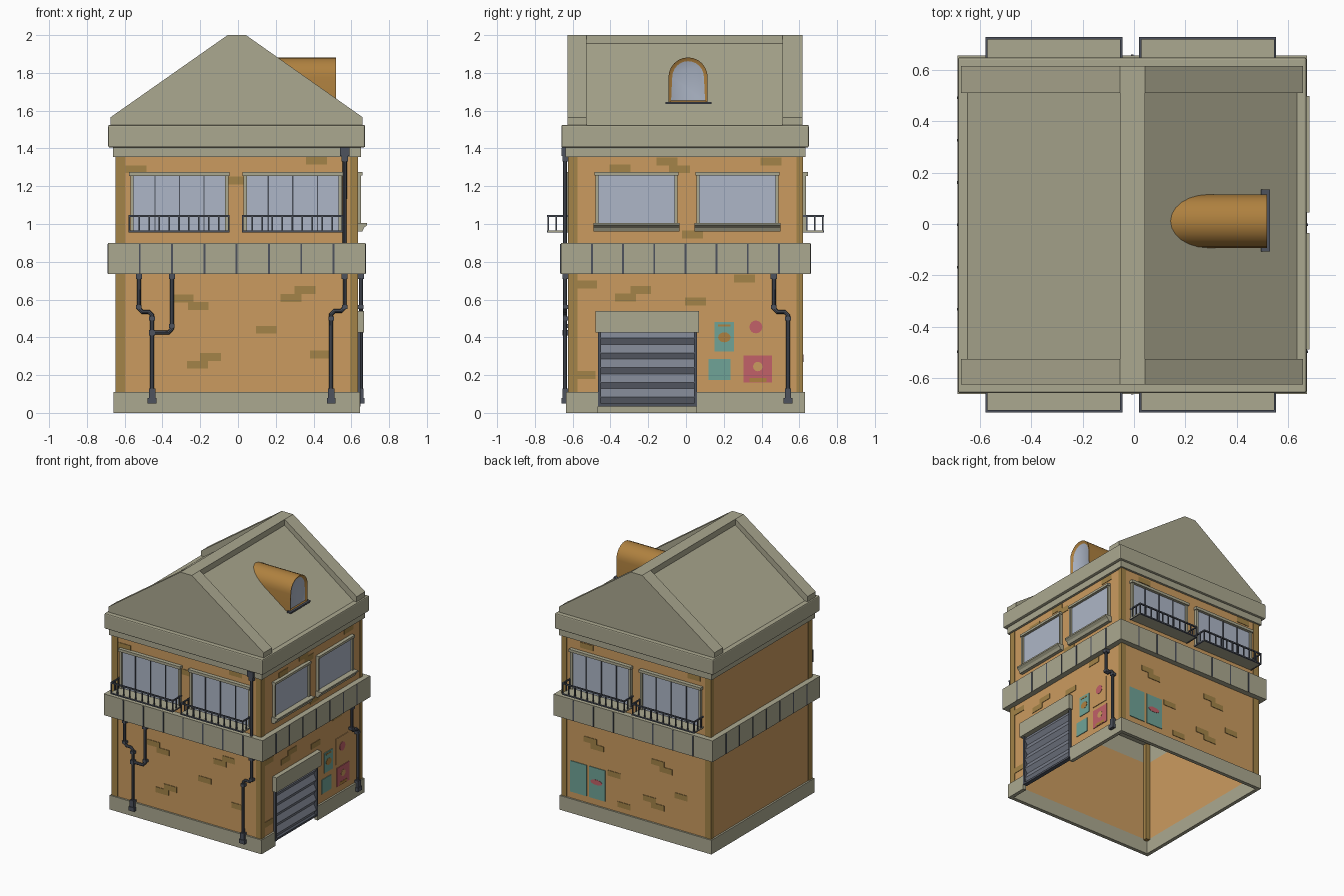
import bpy, bmesh, math
from mathutils import Vector

if "Cube" in bpy.data.objects:
    bpy.data.objects.remove(bpy.data.objects["Cube"])

def material(name, r, g, b):
    m = bpy.data.materials.new(name)
    m.diffuse_color = (r, g, b, 1)
    m.use_nodes = True
    m.node_tree.nodes["Principled BSDF"].inputs["Base Color"].default_value = m.diffuse_color
    return m

WALL = material("orange_plaster", 0.60, 0.33, 0.115)
BROWN = material("brown_brick", 0.37, 0.23, 0.065)
BEIGE = material("beige_stone", 0.41, 0.395, 0.28)
GLASS = material("pale_glass", 0.42, 0.47, 0.57)
DARK = material("dark_metal", 0.075, 0.085, 0.11)
GREY = material("shutter_grey", 0.20, 0.22, 0.27)
TEAL = material("poster_teal", 0.16, 0.37, 0.31)
PINK = material("poster_pink", 0.54, 0.12, 0.14)
DORMER = material("dormer_ochre", 0.43, 0.22, 0.05)

# Wall planes
X0, X1, Y0, Y1 = -0.645, 0.632, -0.62, 0.615

def finish(name, bm, *mats):
    bmesh.ops.recalc_face_normals(bm, faces=bm.faces)
    me = bpy.data.meshes.new(name)
    bm.to_mesh(me)
    bm.free()
    for m in mats:
        me.materials.append(m)
    ob = bpy.data.objects.new(name, me)
    bpy.context.collection.objects.link(ob)
    return ob

def boxes(name, items, mat):
    """Several axis-aligned boxes (x0,x1,y0,y1,z0,z1) as one object."""
    bm = bmesh.new()
    for x0, x1, y0, y1, z0, z1 in items:
        vs = bmesh.ops.create_cube(bm, size=1)["verts"]
        for v in vs:
            v.co = Vector(((x0 + x1) / 2 + v.co.x * (x1 - x0), (y0 + y1) / 2 + v.co.y * (y1 - y0),
                           (z0 + z1) / 2 + v.co.z * (z1 - z0)))
    return finish(name, bm, mat)

def on(side, u0, u1, z0, z1, d0, d1):
    """Box on a wall: u along the wall, d outward from its plane."""
    return {"f": (u0, u1, Y0 - d1, Y0 - d0, z0, z1), "b": (u0, u1, Y1 + d0, Y1 + d1, z0, z1),
            "l": (X0 - d1, X0 - d0, u0, u1, z0, z1), "r": (X1 + d0, X1 + d1, u0, u1, z0, z1)}[side]

def ring(z0, z1, d, t, sides="fblr"):
    """Boxes around the building, sticking out by d, going in by t."""
    return [on(s, X0 - d, X1 + d, z0, z1, -t, d) if s in "fb" else on(s, Y0 + t, Y1 - t, z0, z1, -t, d)
            for s in sides]

def prism(name, pts, axis, a0, a1, mat):
    """Extrude a profile along x (pts = y,z) or along y (pts = x,z)."""
    bm = bmesh.new()
    to = (lambda p, a: (a, p[0], p[1])) if axis == "x" else (lambda p, a: (p[0], a, p[1]))
    A, B = ([bm.verts.new(to(p, a)) for p in pts] for a in (a0, a1))
    bm.faces.new(A)
    bm.faces.new(B)
    for i in range(len(pts)):
        j = (i + 1) % len(pts)
        bm.faces.new((A[i], A[j], B[j], B[i]))
    return finish(name, bm, mat)

def smooth(ob):
    bpy.ops.object.select_all(action="DESELECT")
    ob.select_set(True)
    bpy.context.view_layer.objects.active = ob
    bpy.ops.object.shade_smooth_by_angle(angle=math.radians(40))

def disc(name, side, u, z, r, d, mat, squash=1.0):
    pts = [(u + r * math.cos(k * math.pi / 8), z + squash * r * math.sin(k * math.pi / 8)) for k in range(16)]
    if side == "r":
        return prism(name, pts, "x", X1, X1 + d, mat)
    return prism(name, pts, "y", Y1, Y1 + d, mat)

# Plinth, open below, with a gap at the door
T = 0.014
D0, D1 = -0.465, 0.055
boxes("plinth", ring(0, 0.11, 0.014, T, "fbl")
      + [on("r", Y0 + T, D0, 0, 0.11, -T, 0.014), on("r", D1, Y1 - T, 0, 0.11, -T, 0.014)], BEIGE)

# Ground floor walls (hollow) and upper storey
boxes("ground_floor_walls", ring(0.11, 0.74, 0, T, "fbl")
      + [on("r", Y0 + T, D0, 0.11, 0.74, -T, 0), on("r", D1, Y1 - T, 0.11, 0.74, -T, 0),
         on("r", D0, D1, 0.45, 0.74, -T, 0)], WALL)
boxes("upper_walls", [(X0, X1, Y0, Y1, 0.895, 1.38)], WALL)
boxes("corner_posts", [(xa, xb, ya, yb, 0.1, 1.37)
                       for xa, xb in ((X0 - .004, X0 + .048), (X1 - .04, X1 + .004))
                       for ya, yb in ((Y0 - .004, Y0 + .045), (Y1 - .03, Y1 + .004))], BROWN)

# Balcony band with its ceiling and dark joints
boxes("balcony_band", ring(0.735, 0.9, 0.043, T), BEIGE)
boxes("ceiling", [(X0 + T, X1 - T, Y0 + T, Y1 - T, 0.885, 0.9)], BEIGE)
joints = []
for k in range(-3, 4):
    for s, c, step in (("f", -0.007, .171), ("b", -0.007, .171), ("l", -0.003, .165), ("r", -0.003, .165)):
        u = c + k * step
        joints.append(on(s, u - .005, u + .005, 0.737, 0.894, 0.04, 0.046))
boxes("band_joints", joints, DARK)

# Loose bricks on the walls
bricks = {"f": [(-.29, .605), (-.21, .565), (.355, .65), (.28, .608), (.15, .44), (-.145, .297), (-.215, .255),
                (.435, .308), (.415, 1.335), (-.54, 1.29), (-.015, 1.23)],
          "r": [(-.525, .68), (-.24, .65), (-.32, .61), (.05, .59), (.31, .712), (-.535, .2), (-.35, 1.295),
                (-.1, 1.33), (-.035, 1.29), (.45, 1.33), (.035, .945)],
          "b": [(.39, .6), (.33, .56), (.185, .39), (.1, .17), (-.19, .58), (-.26, .54), (-.12, .28), (-.19, .24),
                (-.39, .37), (.42, 1.32), (-.5, 1.33)]}
boxes("wall_bricks", [on(s, u - .055, u + .055, z - .021, z + .021, -.002, .004)
                      for s, l in bricks.items() for u, z in l], BROWN)

# Front and back windows with railed balconies
frames, panes, mullions, floors, rails = [], [], [], [], []
for s in "fb":
    for a, b in ((-.57, -.05), (.03, .55)):
        frames += [on(s, a, a + .018, .965, 1.26, 0, .02), on(s, b - .018, b, .965, 1.26, 0, .02),
                   on(s, a - .006, b + .006, 1.255, 1.276, 0, .03)]
        panes.append(on(s, a + .018, b - .018, .965, 1.255, 0, .008))
        for k in (1, 2, 3):
            u = a + (b - a) * k / 4
            mullions.append(on(s, u - .003, u + .003, .965, 1.255, .008, .014))
        p, q = a - .01, b + .005
        floors.append(on(s, p, q, .957, .966, 0, .11))
        for z in (.955, 1.037):
            rails += [on(s, p, q, z, z + .01, .105, .115), on(s, p, p + .009, z, z + .01, 0, .105),
                      on(s, q - .009, q, z, z + .01, 0, .105)]
        for k in range(11):
            u = p + .004 + (q - p - .008) * k / 10
            rails.append(on(s, u - .004, u + .004, .965, 1.037, .106, .114))
        for d in (.02, .062):
            rails += [on(s, p, p + .008, .965, 1.037, d, d + .008), on(s, q - .008, q, .965, 1.037, d, d + .008)]

# Right side windows with shaped sills
for a, b in ((-.48, -.045), (.055, .49)):
    frames += [on("r", a, a + .016, 1.0, 1.26, 0, .02), on("r", b - .016, b, 1.0, 1.26, 0, .02),
               on("r", a - .004, b + .004, 1.258, 1.276, 0, .028)]
    panes.append(on("r", a + .016, b - .016, 1.0, 1.26, 0, .008))
    prism("side_sill", [(.62, 1.005), (.684, 1.005), (.684, .994), (.667, .98), (.657, .96), (.62, .96)],
          "y", a - .01, b + .01, BEIGE)
boxes("window_frames", frames, BEIGE)
boxes("window_glass", panes, GLASS)
boxes("window_mullions", mullions, DARK)
boxes("balcony_floors", floors, BEIGE)
boxes("balcony_railings", rails, DARK)

# Roller door: header, jambs, zigzag slats
boxes("door_header", [on("r", -.48, .07, .425, .54, -.012, .035)], BEIGE)
boxes("door_jambs", [on("r", -.467, -.45, .035, .43, -.02, .016), on("r", .043, .057, .035, .43, -.02, .016),
                     on("r", -.45, .043, .035, .05, -.02, .012)], DARK)
slats = [(X1 - .02, .05), (X1 - .02, .44), (X1 - .012, .44)]
for k in range(5):
    z = .44 - .078 * k
    slats += [(X1 + .01, z - .044), (X1 - .012, z - .078)]
prism("door_shutter", slats, "y", -.45, .043, GREY)

# Posters on the right wall and back wall
boxes("teal_posters", [on("r", .15, .255, .325, .48, 0, .005), on("r", .12, .235, .175, .285, 0, .005),
                       on("b", .42, .56, .16, .40, 0, .005), on("b", .26, .40, .16, .40, 0, .005)], TEAL)
boxes("orange_poster", [on("r", .295, .445, .335, .535, 0, .005)], WALL)
boxes("pink_poster", [on("r", .305, .455, .16, .305, 0, .005)], PINK)
boxes("poster_marks", [on("r", .17, .235, .458, .468, 0, .007), on("r", .335, .425, .163, .185, 0, .007)], DORMER)
disc("poster_ochre_spot", "r", .203, .40, .033, .007, DORMER, .8)
disc("poster_pink_spot", "r", .37, .455, .034, .007, PINK)
disc("poster_orange_spot", "r", .38, .245, .025, .007, WALL)
disc("back_poster_pink_spot", "b", .335, .29, .05, .007, PINK, .4)

# Drain pipes with collars and feet
def pipe(name, side, path):
    off = .02
    at = (lambda u, z: (u, Y0 - off, z)) if side == "f" else (lambda u, z: (X1 + off, u, z))
    cu = bpy.data.curves.new(name, "CURVE")
    cu.dimensions = "3D"
    cu.bevel_depth, cu.bevel_resolution, cu.use_fill_caps = .011, 2, True
    sp = cu.splines.new("POLY")
    sp.points.add(len(path) - 1)
    for pt, (u, z) in zip(sp.points, path):
        pt.co = (*at(u, z), 1)
    tmp = bpy.data.objects.new(name + "_path", cu)
    bpy.context.collection.objects.link(tmp)
    me = bpy.data.meshes.new_from_object(tmp.evaluated_get(bpy.context.evaluated_depsgraph_get()))
    bpy.data.objects.remove(tmp)
    me.materials.clear()
    me.materials.append(DARK)
    ob = bpy.data.objects.new(name, me)
    bpy.context.collection.objects.link(ob)
    smooth(ob)

def bend(u0, u1, z0, z1):
    """Points of an S-bend from (u0,z0) down to (u1,z1)."""
    c, m = .018, (z0 + z1) / 2
    s = c if u1 > u0 else -c
    return [(u0, m + c), (u0 + s, m), (u1 - s, m), (u1, m - c)]

pipe("front_left_pipe", "f", [(-.525, .74)] + bend(-.525, -.455, .56, .51) + [(-.455, .06)])
pipe("front_branch_pipe", "f", [(-.35, .74), (-.35, .445), (-.368, .425), (-.455, .425)])
pipe("front_right_pipe", "f", [(.565, 1.4)] + bend(.565, .493, .57, .51) + [(.493, .06)])
pipe("right_pipe", "r", [(.465, .74)] + bend(.465, .54, .56, .51) + [(.54, .06)])
collars = []
for s, u, z, w, h in (("f", -.455, .05, .023, .03), ("f", .493, .05, .023, .03), ("r", .54, .05, .023, .03),
                      ("f", -.455, .08, .017, .05), ("f", .493, .08, .017, .05), ("r", .54, .08, .017, .05),
                      ("f", -.525, .71, .016, .025), ("f", -.35, .71, .016, .025), ("f", .565, .71, .016, .025),
                      ("r", .465, .71, .018, .025), ("f", .565, 1.36, .024, .045), ("f", .565, 1.33, .017, .04),
                      ("f", -.455, .41, .016, .03), ("f", -.455, .49, .015, .02), ("f", .493, .49, .015, .02),
                      ("r", .54, .49, .015, .02), ("f", -.525, .55, .015, .02), ("f", .565, .55, .015, .02),
                      ("r", .465, .55, .015, .02), ("f", -.35, .45, .015, .02)):
    collars.append(on(s, u - w, u + w, z, z + h, .002, .02 + w * .8))
boxes("pipe_collars", collars, DARK)

# Cornice and eave band
boxes("cornice", [(-.663, .65, -.637, .632, 1.355, 1.41)], BEIGE)
eave = boxes("eave_band", [(-.687, .673, -.66, .65, 1.405, 1.525)], BEIGE)
bv = eave.modifiers.new("soft_edges", "BEVEL")
bv.width, bv.segments = .008, 2

# Roof: raised gable ends, ridge cap, recessed slopes
gable = [(-.675, 1.52), (-.675, 1.565), (-.055, 2.0), (.042, 2.0), (.66, 1.565), (.66, 1.52)]
prism("front_gable", gable, "y", -.627, -.527, BEIGE)
prism("back_gable", gable, "y", .512, .617, BEIGE)
prism("roof_slopes", [(-.657, 1.52), (-.055, 1.955), (.042, 1.955), (.642, 1.52)], "y", -.53, .515, BEIGE)
boxes("ridge_cap", [(-.055, .042, -.53, .515, 1.94, 2.0)], BEIGE)

# Arched dormer with inset glass and sill
arch = [(-.093, 1.64)]
arch += [(.011 - .104 * math.cos(k * math.pi / 12), 1.776 + .106 * math.sin(k * math.pi / 12)) for k in range(13)]
arch += [(.115, 1.64)]
dormer = prism("dormer", arch, "x", .1, .518, DORMER)
dormer.data.materials.append(GLASS)
bm = bmesh.new()
bm.from_mesh(dormer.data)
front = max(bm.faces, key=lambda f: f.calc_center_median().x)
bmesh.ops.inset_region(bm, faces=[front], thickness=.02, depth=-.012)
front.material_index = 1
bm.to_mesh(dormer.data)
bm.free()
smooth(dormer)
boxes("dormer_sill", [(.495, .53, -.108, .135, 1.634, 1.646)], DARK)
